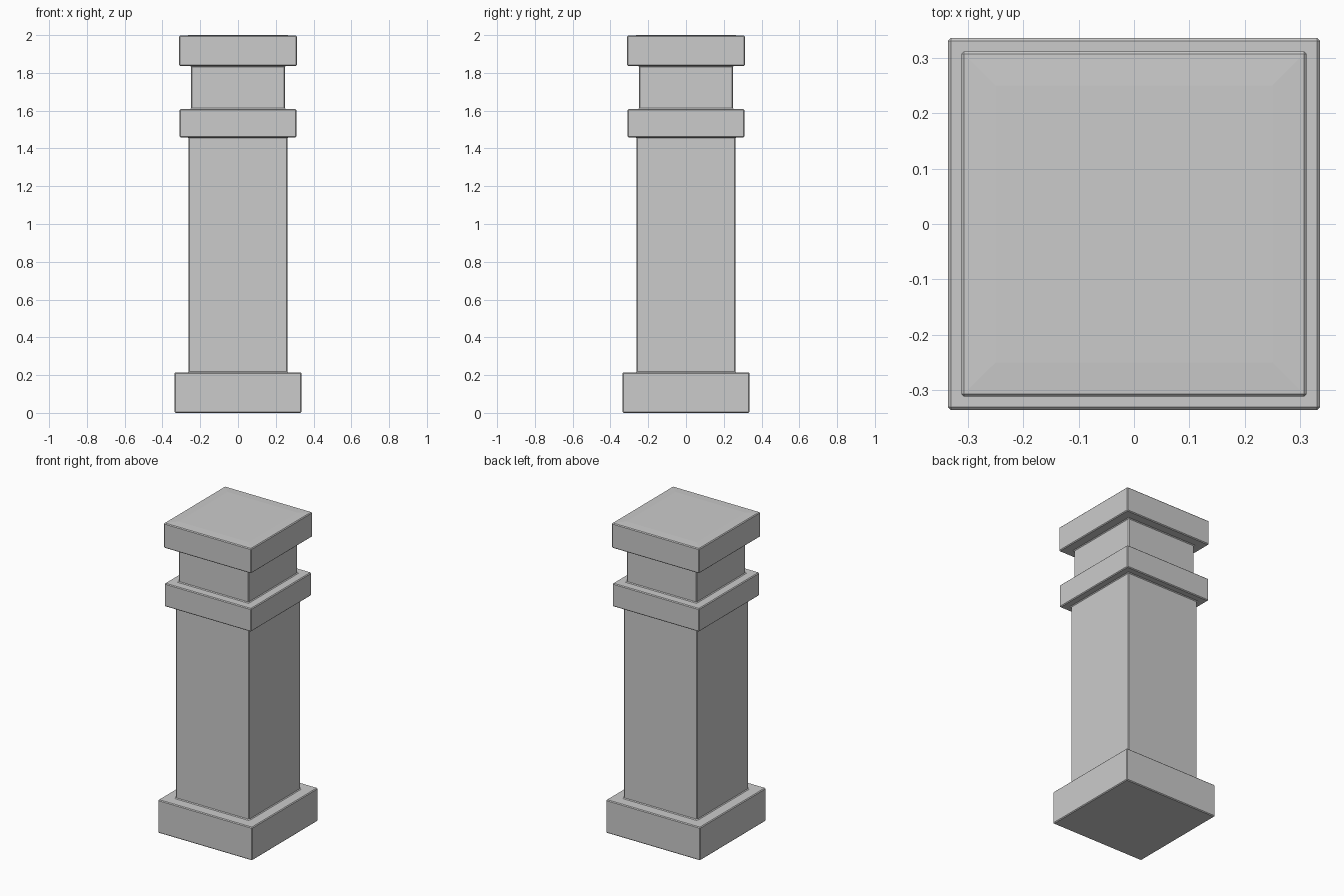
import bpy
import bmesh

if "Cube" in bpy.data.objects:
    bpy.data.objects.remove(bpy.data.objects["Cube"])

# Square outline going up the pillar: (half width, height)
PROFILE = [
    (0.336, 0.0), (0.336, 0.214),     # base block
    (0.262, 0.214), (0.262, 1.459),   # shaft
    (0.309, 1.459), (0.309, 1.608),   # collar
    (0.249, 1.608), (0.249, 1.837),   # neck
    (0.312, 1.837), (0.312, 1.997),   # cap
    (0.25, 2.0),                      # very slightly raised top panel
]


def square_ring(bm, half, z):
    return [bm.verts.new((sx * half, sy * half, z))
            for sx, sy in ((-1, -1), (1, -1), (1, 1), (-1, 1))]


# Pillar as one closed stepped shell
bm = bmesh.new()
rings = [square_ring(bm, h, z) for h, z in PROFILE]
for low, high in zip(rings, rings[1:]):
    for i in range(4):
        j = (i + 1) % 4
        bm.faces.new((low[i], low[j], high[j], high[i]))
bm.faces.new(rings[0][::-1])
bm.faces.new(rings[-1])
bmesh.ops.recalc_face_normals(bm, faces=bm.faces)

mesh = bpy.data.meshes.new("stone_pillar")
bm.to_mesh(mesh)
bm.free()
pillar = bpy.data.objects.new("stone_pillar", mesh)
bpy.context.collection.objects.link(pillar)

# Narrow chamfer on every sharp edge
bevel = pillar.modifiers.new("edge_chamfer", 'BEVEL')
bevel.width = 0.005
bevel.segments = 1
bevel.limit_method = 'ANGLE'
